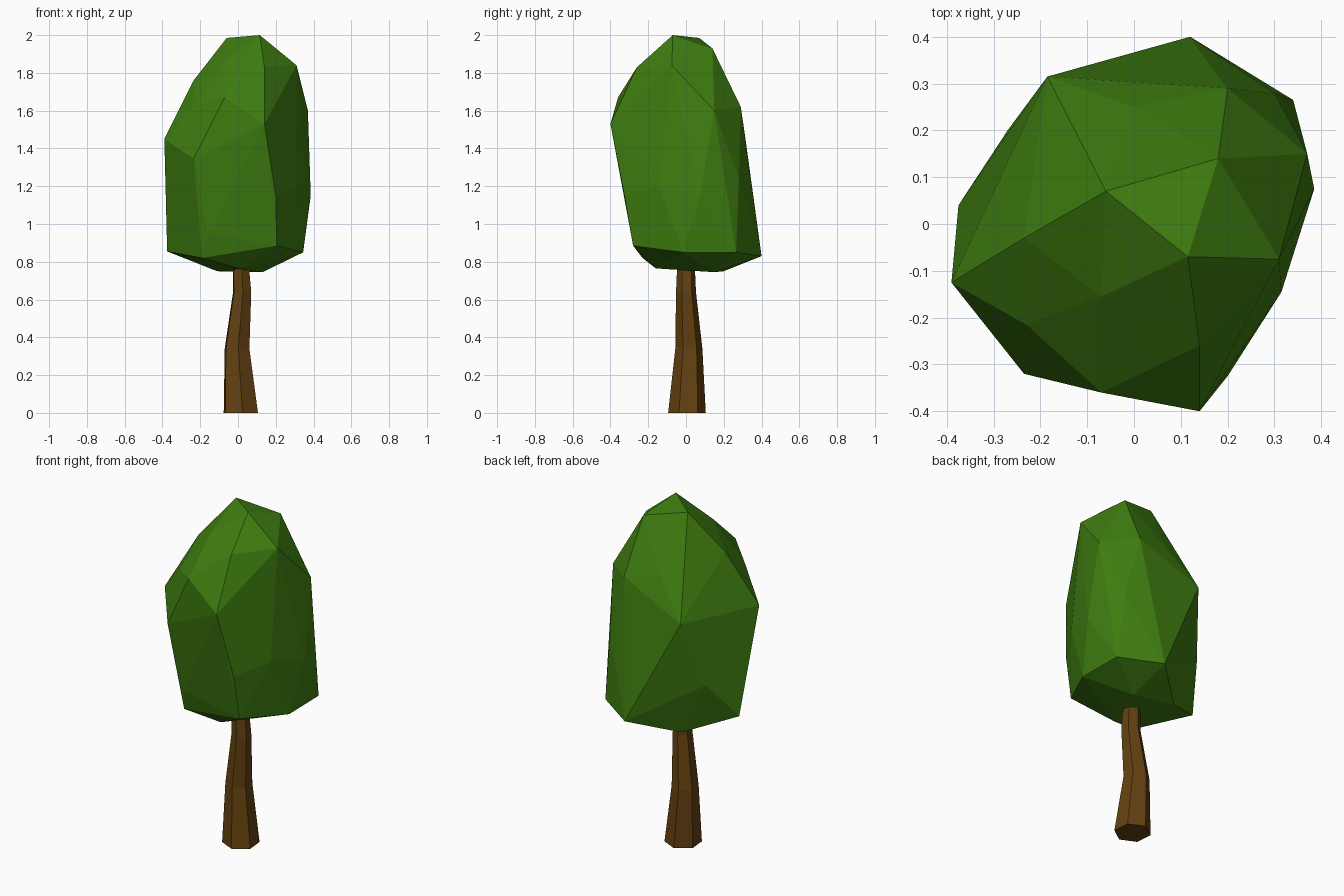
import bpy, bmesh
from math import cos, sin, radians, tau

if "Cube" in bpy.data.objects:
    bpy.data.objects.remove(bpy.data.objects["Cube"])


def finish(bm, name, color):
    bmesh.ops.recalc_face_normals(bm, faces=bm.faces)
    mesh = bpy.data.meshes.new(name)
    bm.to_mesh(mesh)
    bm.free()
    mat = bpy.data.materials.new(name)
    mat.diffuse_color = (*color, 1)
    mat.use_nodes = True
    mat.node_tree.nodes["Principled BSDF"].inputs["Base Color"].default_value = mat.diffuse_color
    mesh.materials.append(mat)
    obj = bpy.data.objects.new(name, mesh)
    bpy.context.collection.objects.link(obj)
    return obj


# Trunk: bent, tapering hexagonal tube (x, y, z, radius)
path = [(.015, .005, 0, .1), (-.005, .015, .34, .072),
        (.022, 0, .64, .053), (.013, 0, .82, .045)]
bm = bmesh.new()
rings = []
for x, y, z, r in path:
    angles = [radians(-85) + tau * i / 6 for i in range(6)]
    rings.append([bm.verts.new((x + r * cos(a), y + r * sin(a), z)) for a in angles])
for low, high in zip(rings, rings[1:]):
    for i in range(6):
        j = (i + 1) % 6
        bm.faces.new((low[i], low[j], high[j], high[i]))
bm.faces.new(rings[0][::-1])
bm.faces.new(rings[-1])
finish(bm, "trunk", (.127, .053, .005))

# Crown: faceted hull around its corner points, from top to bottom
corners = [
    (.115, -.07, 2.0), (-.06, .07, 1.985), (.18, .14, 1.93),
    (.31, -.075, 1.84), (.14, -.26, 1.83), (-.07, -.155, 1.86), (-.235, -.03, 1.76),
    (-.07, -.36, 1.67), (0, .25, 1.67), (.2, .29, 1.62), (-.23, -.215, 1.63),
    (.37, .15, 1.6), (.14, -.4, 1.53), (-.39, -.125, 1.45), (-.185, .315, 1.45),
    (-.235, -.32, 1.345), (.3, .28, 1.24), (.385, .075, 1.15), (.2, -.325, 1.15),
    (.315, -.145, 1.2), (-.375, -.04, 1.15), (-.27, .2, 1.07),
    (-.16, -.27, .95), (.04, -.27, .895), (.205, -.28, .885), (.345, -.015, .85),
    (.34, .265, .85), (-.375, .04, .855), (.12, .4, .83), (-.19, -.23, .82),
    (.0, -.16, .765), (-.11, .2, .75), (.13, .15, .745)]
bm = bmesh.new()
for p in corners:
    bm.verts.new(p)
bmesh.ops.convex_hull(bm, input=bm.verts)
bmesh.ops.delete(bm, geom=[v for v in bm.verts if not v.link_faces], context='VERTS')
finish(bm, "crown", (.048, .205, .005))
